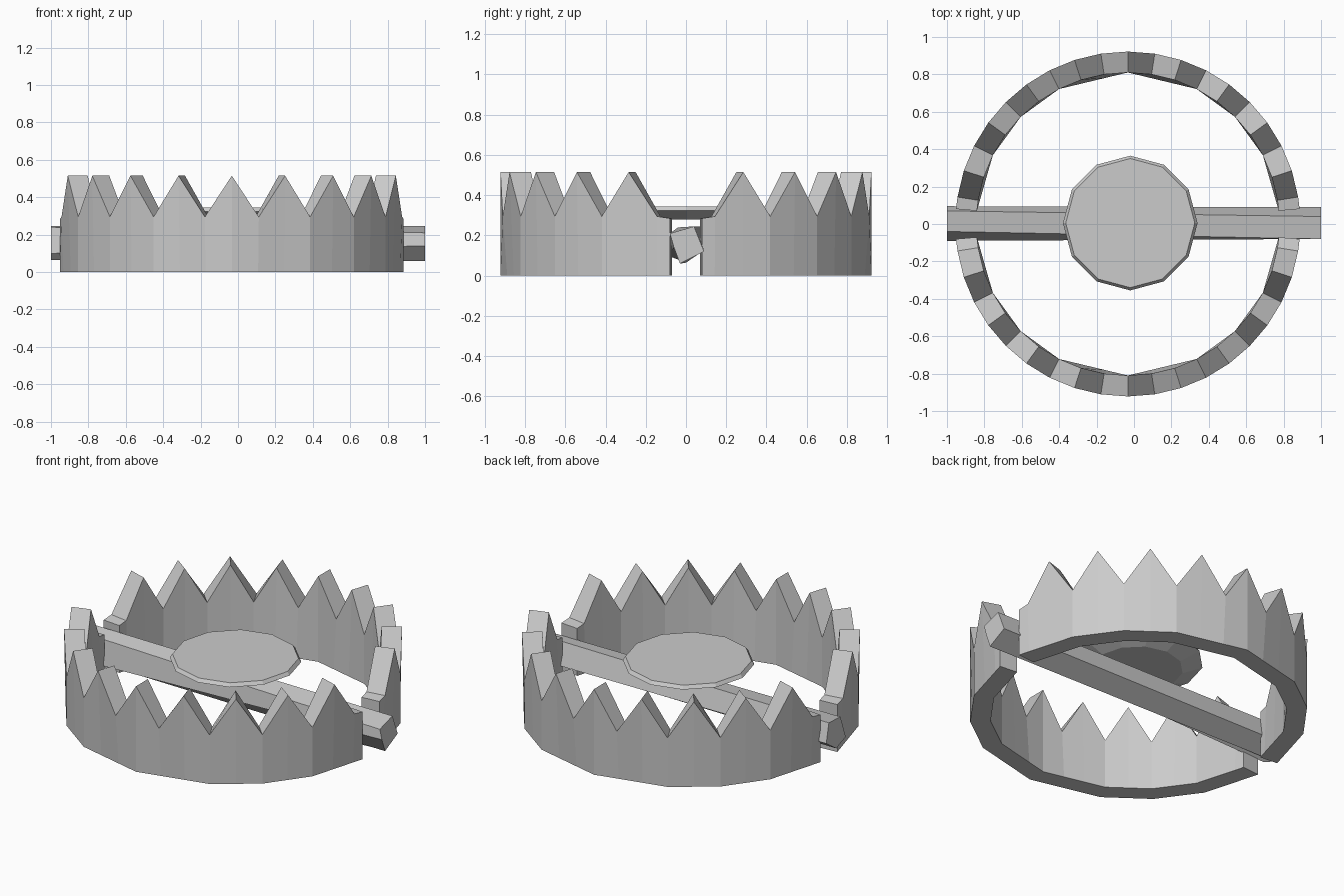
import bpy, bmesh
from math import sin, cos, radians, pi
from mathutils import Vector

if "Cube" in bpy.data.objects:
    bpy.data.objects.remove(bpy.data.objects["Cube"])

steel = bpy.data.materials.new("grey_steel")
steel.use_nodes = True
COLOUR = (0.6, 0.6, 0.6, 1)
steel.diffuse_color = COLOUR
steel.node_tree.nodes["Principled BSDF"].inputs["Base Color"].default_value = COLOUR


def finish(name, bm):
    bmesh.ops.recalc_face_normals(bm, faces=bm.faces)
    mesh = bpy.data.meshes.new(name)
    bm.to_mesh(mesh)
    bm.free()
    mesh.materials.append(steel)
    obj = bpy.data.objects.new(name, mesh)
    bpy.context.collection.objects.link(obj)
    return obj


def loft(name, loops, closed=False):
    """Skin matching cross-sections and cap both ends."""
    bm = bmesh.new()
    rings = [[bm.verts.new(p) for p in loop] for loop in loops]
    n = len(rings[0])
    for a, b in zip(rings, rings[1:]):
        for i in range(n):
            j = (i + 1) % n
            bm.faces.new((a[i], a[j], b[j], b[i]))
    bm.faces.new(rings[0])
    bm.faces.new(rings[-1])
    return finish(name, bm)


# Toothed jaws: fine zigzag top edge over a coarser faceted base
CENTRE_X = -0.033
OUTER, INNER = 0.922, 0.81
BASE_ANGLES = [-85, -63, -45, -27, 0, 27, 45, 63, 85]


def on_arc(angle, radius, z, side):
    a = radians(angle)
    return Vector((CENTRE_X + radius * sin(a), side * radius * cos(a), z))


def on_base(angle, radius, side):
    """Point on the straight facet of the base under the given angle."""
    for lo, hi in zip(BASE_ANGLES, BASE_ANGLES[1:]):
        if lo <= angle <= hi:
            half = radians(hi - lo) / 2
            offset = radians(angle - (lo + hi) / 2)
            return on_arc(angle, radius * cos(half) / cos(offset), 0, side)


def jaw(name, side):
    columns = [(-85, 0.285)]
    for k in range(-9, 10):
        columns.append((k * 9, 0.295 if k % 2 else 0.515))
    columns.append((85, 0.285))
    loops = []
    for angle, top in columns:
        loops.append([on_base(angle, OUTER, side), on_arc(angle, OUTER, top, side),
                      on_arc(angle, INNER, top, side), on_base(angle, INNER, side)])
    return loft(name, loops)


jaw("front_jaw", -1)
jaw("back_jaw", 1)

# Slightly twisted cross bar
left_end = [(-0.09, 0.10), (-0.04, 0.24), (0.07, 0.245), (0.095, 0.13), (0.0, 0.065)]
right_end = [(-0.06, 0.14), (-0.08, 0.21), (0.04, 0.245), (0.09, 0.12), (-0.03, 0.06)]
loft("cross_bar", [[(-1, y, z) for y, z in left_end],
                   [(1, y, z) for y, z in right_end]])

# Pressure plate with a chamfered underside
SIDES = 12
loops = []
for radius, z in ((0.25, 0.28), (0.36, 0.325), (0.345, 0.345)):
    loops.append([(-0.02 + radius * cos(2 * pi * i / SIDES),
                   0.005 + radius * sin(2 * pi * i / SIDES), z) for i in range(SIDES)])
loft("pressure_plate", loops)
